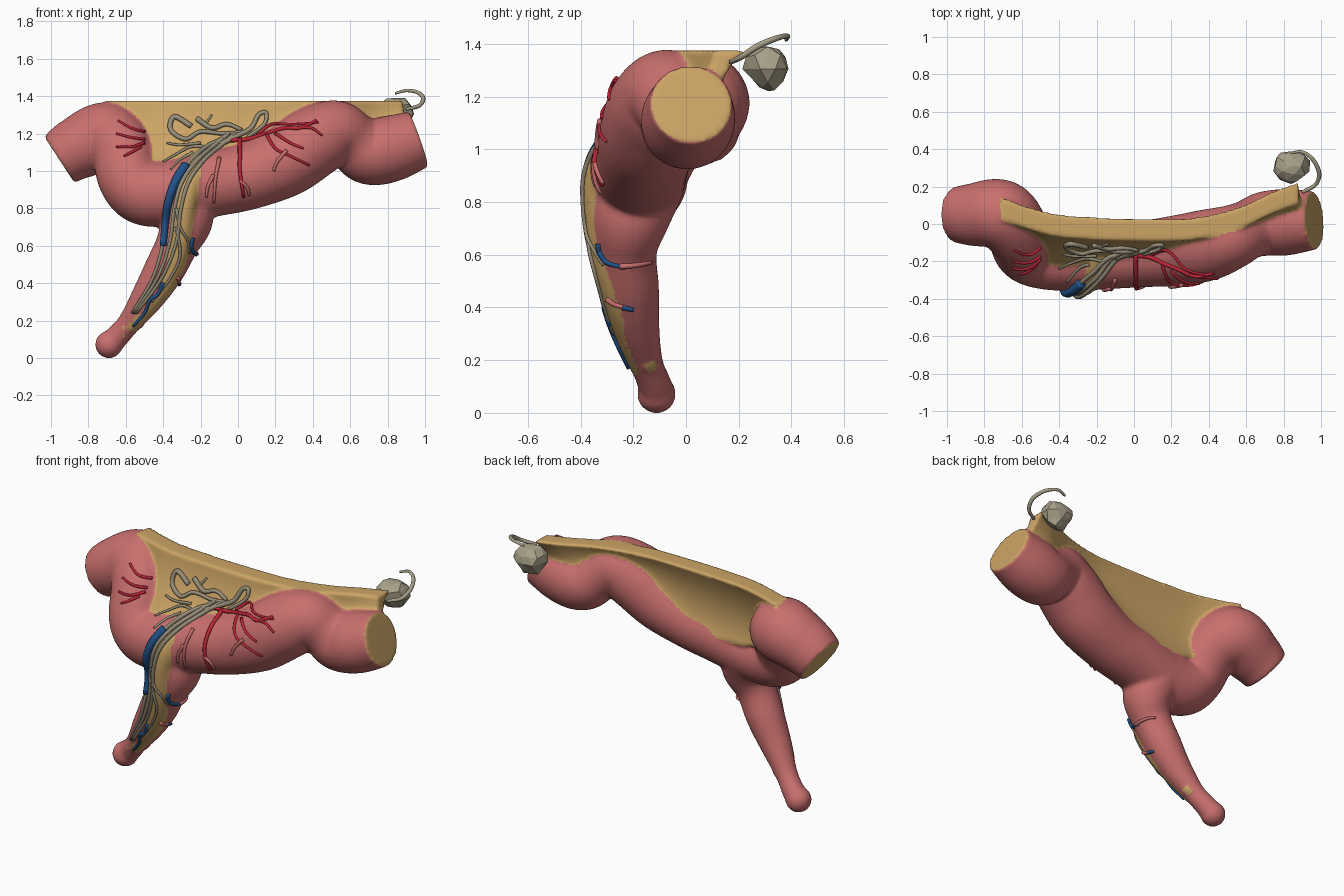
import bpy, bmesh, math, random
from mathutils import Vector
from mathutils.bvhtree import BVHTree

if "Cube" in bpy.data.objects:
    bpy.data.objects.remove(bpy.data.objects["Cube"])

random.seed(4)


def material(name, col):
    m = bpy.data.materials.new(name)
    m.diffuse_color = (*col, 1)
    m.use_nodes = True
    m.node_tree.nodes["Principled BSDF"].inputs["Base Color"].default_value = m.diffuse_color
    return m


PINK = material("bowel_pink", (0.58, 0.16, 0.155))
FAT = material("fat_yellow", (0.60, 0.37, 0.13))
GREY = material("vessel_grey", (0.31, 0.27, 0.19))
BLUE = material("vein_blue", (0.016, 0.085, 0.25))
RED = material("artery_red", (0.52, 0.018, 0.04))
STONE = material("node_beige", (0.39, 0.35, 0.25))


def spline(pts, steps=8):
    """Catmull-Rom through tuples of any length"""
    p = [tuple(2 * a - b for a, b in zip(pts[0], pts[1]))] + list(pts)
    p.append(tuple(2 * a - b for a, b in zip(pts[-1], pts[-2])))
    out = []
    for i in range(1, len(p) - 2):
        for s in range(steps):
            t = s / steps
            out.append(tuple(0.5 * (2 * b + (c - a) * t + (2 * a - 5 * b + 4 * c - d) * t * t
                                    + (3 * b - a - 3 * c + d) * t ** 3)
                             for a, b, c, d in zip(*p[i - 1:i + 3])))
    return out + [tuple(pts[-1])]


def loft(bm, rings, mat=0, cap=0):
    vs = [[bm.verts.new(c) for c in r] for r in rings]
    n = len(vs[0])
    for a, b in zip(vs, vs[1:]):
        for k in range(n):
            f = bm.faces.new((a[k], a[(k + 1) % n], b[(k + 1) % n], b[k]))
            f.material_index = mat
    for f in (bm.faces.new(vs[0][::-1]), bm.faces.new(vs[-1])):
        f.material_index = cap


def tube(bm, path, n=24, mat=0, cap=0):
    """path: samples of (x, y, z, radius)"""
    c = [Vector(p[:3]) for p in path]
    nor, rings = Vector((0.1, 1, 0.2)), []
    for i, p in enumerate(path):
        t = (c[min(i + 1, len(c) - 1)] - c[max(i - 1, 0)]).normalized()
        nor = nor - t * nor.dot(t)
        if nor.length < 1e-4:
            nor = t.orthogonal()
        nor.normalize()
        b = t.cross(nor)
        rings.append([c[i] + (nor * math.cos(a) + b * math.sin(a)) * p[3]
                      for a in (2 * math.pi * k / n for k in range(n))])
    loft(bm, rings, mat, cap)


def ball(bm, centre, r, mat=0):
    g = bmesh.ops.create_icosphere(bm, subdivisions=3, radius=r)
    bmesh.ops.translate(bm, verts=g["verts"], vec=centre)
    for f in {f for v in g["verts"] for f in v.link_faces}:
        f.material_index = mat


def finish(bm, name, mats, smooth=True):
    bmesh.ops.recalc_face_normals(bm, faces=bm.faces)
    me = bpy.data.meshes.new(name)
    bm.to_mesh(me)
    bm.free()
    for m in mats:
        me.materials.append(m)
    if smooth:
        me.shade_smooth()
    ob = bpy.data.objects.new(name, me)
    bpy.context.collection.objects.link(ob)
    return ob


# Bowel loop, cut ends showing yellow
bm = bmesh.new()
tube(bm, spline([(-.955, .05, 1.06, .148), (-.86, .05, 1.12, .168), (-.71, .05, 1.18, .187),
                 (-.62, -.05, 1.11, .172), (-.58, -.14, .96, .168), (-.5, -.17, .885, .175),
                 (-.35, -.18, .885, .178), (-.15, -.17, .93, .178), (.05, -.16, .97, .178),
                 (.25, -.14, 1.05, .19), (.4, -.11, 1.15, .19), (.52, -.07, 1.205, .173),
                 (.61, -.03, 1.16, .158), (.7, 0, 1.1, .173), (.82, .01, 1.12, .177),
                 (.965, .02, 1.17, .156)]), 40, 0, 1)
# Blind pouch hanging from the loop
tube(bm, spline([(-.3, -.18, .86, .17), (-.28, -.21, .73, .145), (-.325, -.225, .61, .115),
                 (-.395, -.21, .47, .108), (-.48, -.19, .33, .09), (-.58, -.15, .19, .063),
                 (-.65, -.12, .11, .064), (-.69, -.11, .072, .068)]), 32)
ball(bm, (-.69, -.112, .072), .074)
ball(bm, (-.545, -.15, .2), .05, 1)
# Mesentery sheet: thick top edge, pinched middle, flared base on the bowel
rings = []
for tx, ty, bx, by, bz, hw in spline([(-.71, .085, -.68, .03, 1.2, .04), (-.55, .03, -.52, -.09, 1.05, .09),
                                      (-.37, -.01, -.39, -.15, .98, .145), (0, -.03, -.02, -.14, 1.01, .14),
                                      (.3, -.025, .27, -.1, 1.14, .13), (.55, .03, .52, -.03, 1.2, .1),
                                      (.75, .12, .72, .04, 1.17, .09), (.88, .17, .9, .07, 1.22, .06)]):
    side = []
    for s in (-1, 1):
        row = []
        for k in range(11):
            v = k / 10
            h = .062 * (1 - v) ** 1.3 + hw * v ** 2
            row.append((tx + (bx - tx) * v, ty + (by - ty) * v + s * h, 1.375 + (bz - 1.375) * v))
        side.append(row)
    rings.append(side[0] + side[1][::-1])
loft(bm, rings, 1, 1)
# Fat strip running down the front of the pouch
tube(bm, spline([(-.16, -.08, 1.12, .06), (-.2, -.22, 1.03, .075), (-.26, -.31, .92, .066),
                 (-.29, -.325, .78, .062), (-.315, -.295, .6, .064), (-.38, -.25, .43, .064),
                 (-.48, -.21, .29, .055), (-.6, -.16, .155, .042), (-.65, -.14, .115, .03)]), 20, 1, 1)

# Fuse everything, then colour each face by the nearest source part
ob = finish(bm, "bowel_with_mesentery", [PINK, FAT])
src = ob.data
source = BVHTree.FromPolygons([v.co for v in src.vertices], [p.vertices for p in src.polygons])
source_mat = [p.material_index for p in src.polygons]
mod = ob.modifiers.new("fuse", 'REMESH')
mod.mode, mod.voxel_size = 'VOXEL', 0.012
mod = ob.modifiers.new("soften", 'SMOOTH')
mod.factor, mod.iterations = 0.5, 5
me = bpy.data.meshes.new_from_object(ob.evaluated_get(bpy.context.evaluated_depsgraph_get()))
ob.modifiers.clear()
ob.data = me
me.materials.clear()
for m in (PINK, FAT):
    me.materials.append(m)
for p in me.polygons:
    p.material_index = source_mat[source.find_nearest(p.center)[2]]
me.shade_smooth()
skin = BVHTree.FromPolygons([v.co for v in me.vertices], [p.vertices for p in me.polygons])


def drape(bm, pts, r, axis="front"):
    """vessel laid on the surface; pts are (x, z) from the front or (y, z) from the right"""
    hits = []
    for a, z in spline(pts, 6):
        o, d = ((a, -2, z), (0, 1, 0)) if axis == "front" else ((2, a, z), (-1, 0, 0))
        h = skin.ray_cast(Vector(o), Vector(d))[0]
        if h:
            hits.append(h - Vector(d) * r * .5)
    i = 1 if axis == "front" else 0
    for _ in range(4):
        old = [h[i] for h in hits]
        for k in range(1, len(hits) - 1):
            m = (old[k - 1] + old[k + 1]) / 2
            hits[k][i] = min(old[k], m) if i == 1 else max(old[k], m)
    n = len(hits)
    if n > 2:
        tube(bm, [(*h, r * (1 - .35 * k / n)) for k, h in enumerate(hits)], 8)


def vessels(name, mat, r, lines, axis="front"):
    bm = bmesh.new()
    for l in lines:
        drape(bm, l, r, axis)
    finish(bm, name, [mat])


# Grey arcades and the bundle down the strip
vessels("grey_arcade", GREY, .015, [
    [(-.25, 1.24), (-.34, 1.29), (-.36, 1.22), (-.28, 1.17), (-.2, 1.21), (-.08, 1.2), (.03, 1.21)],
    [(-.1, 1.14), (.0, 1.19), (.07, 1.23), (.11, 1.3), (.15, 1.31), (.14, 1.25), (.05, 1.18)],
    [(-.22, 1.28), (-.14, 1.23), (-.06, 1.25), (.02, 1.22)]])
vessels("grey_bundle", GREY, .013, [
    [(-.03 + d, 1.22 - abs(d)), (-.12 + d, 1.13), (-.21 + d, 1.05), (-.285 + d, .94), (-.325 + d, .8),
     (-.35 + d, .62), (-.42 + d * .7, .43), (-.55 + d * .3, .24)] for d in (-.05, -.015, .02)])
vessels("grey_twigs", GREY, .009, [
    [(-.15, 1.13), (-.25, 1.13), (-.33, 1.09), (-.4, 1.05)], [(-.2, 1.15), (-.31, 1.14), (-.38, 1.15)],
    [(-.24, 1.1), (-.31, 1.06), (-.36, 1.01)], [(-.15, 1.2), (-.17, 1.25), (-.14, 1.3)],
    [(-.33, .8), (-.31, .7), (-.27, .63), (-.26, .56)], [(-.33, .7), (-.31, .55), (-.36, .43), (-.46, .3)]])
# Veins
vessels("main_vein", BLUE, .027, [[(-.28, 1.03), (-.33, .95), (-.365, .86), (-.385, .76), (-.4, .6)]])
vessels("small_veins", BLUE, .011, [[(-.4, .4), (-.43, .34), (-.47, .31), (-.5, .24), (-.56, .17)],
                                    [(-.24, .64), (-.25, .6), (-.24, .56)]])
vessels("side_veins", BLUE, .011, [[(-.33, .61), (-.3, .57), (-.23, .55)], [(-.24, .4), (-.2, .39)]], "right")
vessels("side_twigs", PINK, .011, [[(-.25, .555), (-.19, .56), (-.13, .57)],
                                   [(-.3, .43), (-.27, .41), (-.23, .4)]], "right")
# Arteries
vessels("right_arteries", RED, .013, [
    [(-.04, 1.165), (.05, 1.17), (.15, 1.2), (.25, 1.23), (.33, 1.23), (.42, 1.27)],
    [(.01, 1.17), (.01, 1.08), (.01, 1.0), (.03, .86)]])
vessels("artery_twigs", RED, .009, [
    [(.1, 1.19), (.18, 1.25), (.29, 1.25), (.43, 1.26)], [(.3, 1.23), (.39, 1.23), (.45, 1.19)],
    [(.15, 1.2), (.2, 1.12), (.28, 1.08), (.38, 1.03)], [(.2, 1.2), (.28, 1.15), (.35, 1.12)],
    [(-.5, 1.21), (-.57, 1.23), (-.64, 1.27)], [(-.5, 1.17), (-.57, 1.18), (-.65, 1.2)],
    [(-.5, 1.15), (-.57, 1.13), (-.65, 1.13)], [(-.52, 1.13), (-.57, 1.1), (-.61, 1.08)]])
vessels("bowel_twigs", PINK, .011, [
    [(-.1, 1.07), (-.12, .96), (-.13, .83)], [(-.13, .98), (-.16, .92), (-.17, .86)],
    [(.26, 1.11), (.21, 1.05), (.19, 1.0)], [(.01, .95), (.05, .91), (.06, .87)]])

# Lumpy node behind the right end, with a curved stalk
bm = bmesh.new()
bmesh.ops.create_icosphere(bm, subdivisions=2, radius=1)
for v in bm.verts:
    k = random.uniform(.85, 1.1)
    w = 1 if v.co.z > -.2 else .8
    v.co = Vector((.84 + v.co.x * .1 * k * w, .31 + v.co.y * .09 * k * w, 1.305 + v.co.z * .092 * k))
finish(bm, "node", [STONE], False)
bm = bmesh.new()
tube(bm, spline([(.84, .38, 1.415, .007), (.9, .385, 1.43, .009), (.96, .34, 1.42, .011), (.99, .27, 1.39, .012),
                 (.97, .21, 1.35, .011), (.9, .17, 1.33, .009)]), 8)
finish(bm, "node_stalk", [STONE])
